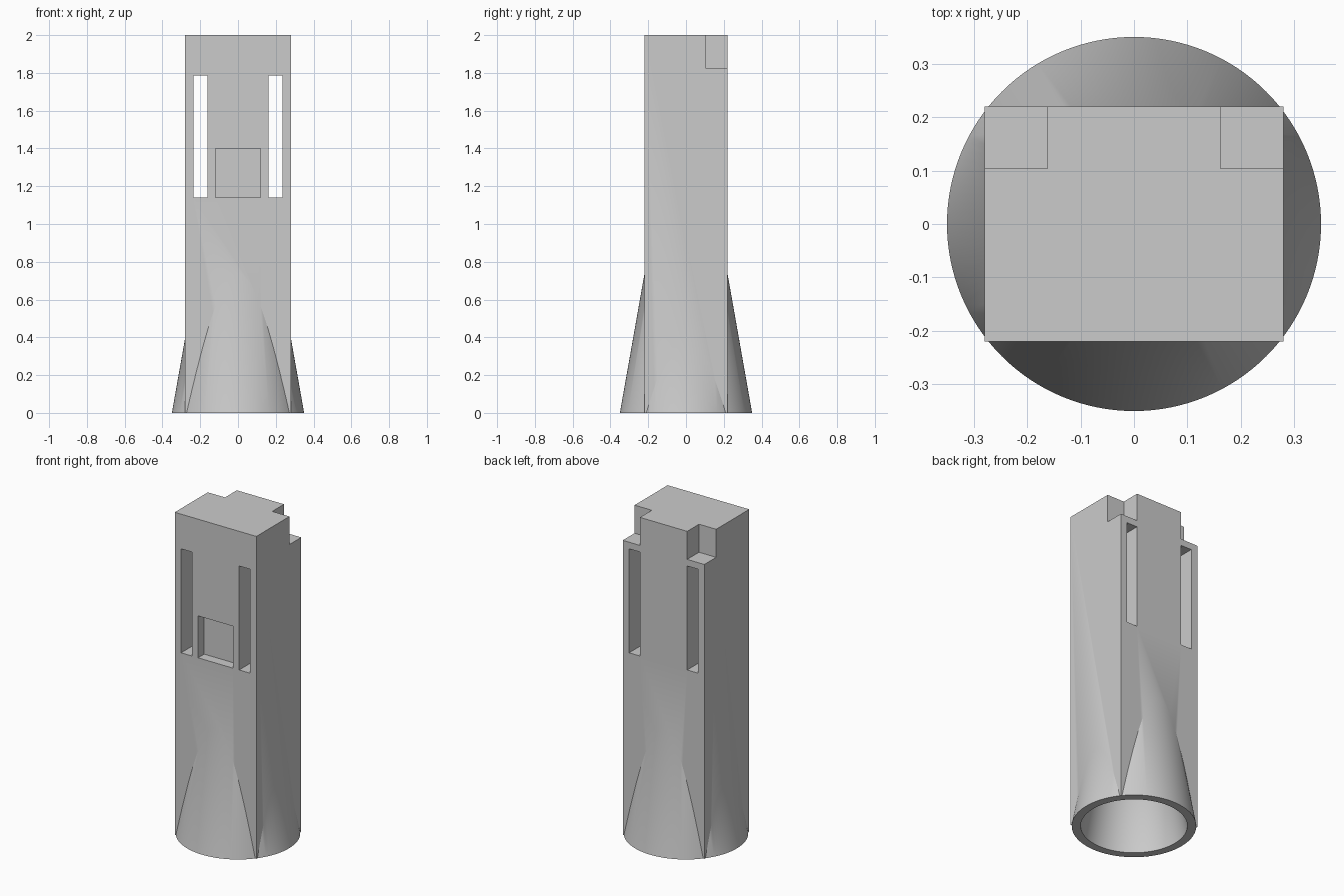
import bpy

cube = bpy.data.objects.get("Cube")
if cube:
    bpy.data.objects.remove(cube, do_unlink=True)

grey = bpy.data.materials.new("plain_grey")
grey.use_nodes = True
colour = (0.6, 0.6, 0.6, 1)
grey.diffuse_color = colour
grey.node_tree.nodes["Principled BSDF"].inputs["Base Color"].default_value = colour


def box(name, low, high):
    centre = [(a + b) / 2 for a, b in zip(low, high)]
    bpy.ops.mesh.primitive_cube_add(size=1, location=centre)
    ob = bpy.context.object
    ob.name = name
    ob.scale = [b - a for a, b in zip(low, high)]
    bpy.ops.object.transform_apply(location=True, rotation=False, scale=True)
    return ob


def cone(name, radius, bottom, apex):
    bpy.ops.mesh.primitive_cone_add(vertices=128, radius1=radius, radius2=0,
                                    depth=apex - bottom,
                                    location=(0, 0, (apex + bottom) / 2))
    ob = bpy.context.object
    ob.name = name
    bpy.ops.object.transform_apply(location=True, rotation=False, scale=False)
    return ob


def combine(target, tool, operation):
    tool.hide_render = True
    mod = target.modifiers.new(tool.name, "BOOLEAN")
    mod.operation = operation
    mod.solver = "EXACT"
    mod.object = tool
    bpy.context.view_layer.objects.active = target
    bpy.ops.object.modifier_apply(modifier=mod.name)
    bpy.data.objects.remove(tool, do_unlink=True)


# Rectangular shaft merged with a round flared foot
body = box("shaft_body", (-0.28, -0.22, 0), (0.28, 0.22, 2))
body.data.materials.append(grey)
combine(body, cone("flared_foot", 0.35, 0, 1.98), "UNION")

# Tapered socket open at the bottom
slope = 0.30 / 1.7
combine(body, cone("socket_cutter", 0.30 + slope * 0.1, -0.1, 1.7), "DIFFERENCE")

# Through slots and rear top notches, one per side
for side in (-1, 1):
    def mirrored(name, inner, outer, y0, y1, z0, z1):
        x0, x1 = sorted((side * inner, side * outer))
        return box(name, (x0, y0, z0), (x1, y1, z1))

    combine(body, mirrored("slot_cutter", 0.162, 0.236, -0.5, 0.5, 1.14, 1.785), "DIFFERENCE")
    combine(body, mirrored("notch_cutter", 0.162, 0.5, 0.104, 0.5, 1.826, 2.2), "DIFFERENCE")

# Shallow front pocket
combine(body, box("pocket_cutter", (-0.12, -0.5, 1.14), (0.12, -0.16, 1.4)), "DIFFERENCE")

# Smooth the round surfaces, keep the corners crisp
bpy.ops.object.select_all(action="DESELECT")
body.select_set(True)
bpy.context.view_layer.objects.active = body
bpy.ops.object.shade_smooth_by_angle(angle=0.5236)
